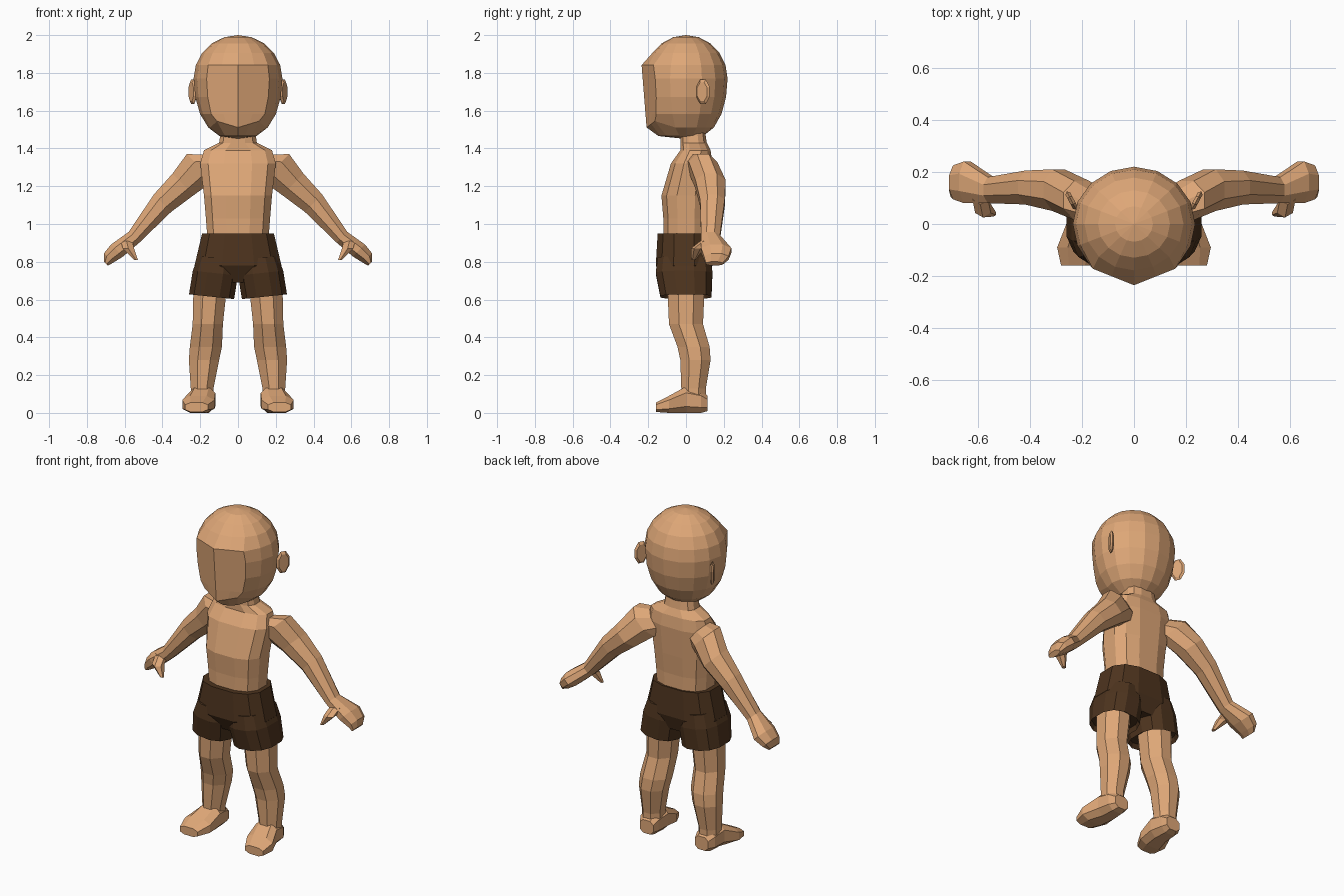
import bpy, bmesh
from math import cos, sin, pi, copysign, radians

cube = bpy.data.objects.get("Cube")
if cube:
    bpy.data.objects.remove(cube)


def make_material(name, red, green, blue):
    mat = bpy.data.materials.new(name)
    mat.use_nodes = True
    color = (red, green, blue, 1)
    mat.diffuse_color = color
    mat.node_tree.nodes["Principled BSDF"].inputs["Base Color"].default_value = color
    return mat


def add_object(name, bm, mat):
    mesh = bpy.data.meshes.new(name)
    bm.to_mesh(mesh)
    bm.free()
    mesh.materials.append(mat)
    obj = bpy.data.objects.new(name, mesh)
    bpy.context.collection.objects.link(obj)
    return obj


def loft(name, mat, rings, sides=8, lean=0, boxy=1, along_y=False, side=1, hollow=False):
    """Skin over rings of (x, y, z, half width, half depth), leaning in the xz plane."""
    def squared(value):
        return copysign(abs(value / cos(pi / sides)) ** boxy, value)

    bm = bmesh.new()
    rows = []
    for x, y, z, width, depth in rings:
        row = []
        for i in range(sides):
            angle = 2 * pi * (i + 0.5) / sides
            u, v = width * squared(cos(angle)), depth * squared(sin(angle))
            if along_y:
                point = (side * (x + u), y, z + v)
            else:
                point = (side * (x + u * cos(lean)), y + v, z + u * sin(lean))
            row.append(bm.verts.new(point))
        rows.append(row)
    for low, high in zip(rows, rows[1:]):
        for i in range(sides):
            bm.faces.new((low[i - 1], low[i], high[i], high[i - 1]))
    bm.faces.new(rows[0])
    end = bm.faces.new(rows[-1])
    bmesh.ops.recalc_face_normals(bm, faces=bm.faces)
    if hollow:
        bmesh.ops.inset_individual(bm, faces=[end], thickness=.01, depth=-.03)
    return add_object(name, bm, mat)


skin = make_material("tan skin", .73, .385, .185)
cloth = make_material("dark brown cloth", .075, .034, .013)

# Head: round skull, long jaw, and a flat face folded along its centre line
bm = bmesh.new()
bmesh.ops.create_uvsphere(bm, u_segments=16, v_segments=10, radius=1)
for vert in bm.verts:
    x, y, height = vert.co
    radius = (x * x + y * y) ** .5
    in_front = -y > abs(x) - .01 and radius > .01
    below = height < -.01
    swell = max(radius, .1) ** -.25 if below else 1
    vert.co.x = x * swell * .235
    vert.co.y = y * swell * .22
    vert.co.z = 1.77 + height * (.32 if below else .23)
    if in_front and -.9 < height < .4:
        # wedge-shaped face between brow and jaw
        vert.co.y = .4 * abs(vert.co.x) - .235 + .08 * (1.84 - vert.co.z)
        if height < -.7:
            vert.co.z += .3 * abs(vert.co.x)
    elif in_front and below:
        # underside of the chin
        vert.co.y *= 1.6
add_object("head", bm, skin)

# Torso and neck
loft("torso", skin, [
    (0, 0, .9, .16, .12),
    (0, 0, 1.03, .17, .12),
    (0, 0, 1.15, .18, .13),
    (0, .03, 1.32, .2, .11),
    (0, .05, 1.39, .18, .08),
    (0, .04, 1.43, .1, .07),
    (0, .03, 1.56, .08, .06),
], sides=12, boxy=.75)

# Shorts: hips
loft("shorts_hips", cloth, [
    (0, -.01, .95, .19, .14),
    (0, -.01, .78, .23, .15),
    (0, 0, .69, .16, .11),
], sides=12, boxy=.75)

for label, side in (("left", 1), ("right", -1)):
    # Shorts: leg with a hollow hem
    loft(label + "_shorts_leg", cloth, [
        (.11, -.01, .82, .1, .14),
        (.12, -.01, .74, .12, .15),
        (.14, 0, .615, .12, .135),
    ], sides=12, boxy=.8, lean=radians(6), side=side, hollow=True)

    # Leg and foot
    loft(label + "_leg", skin, [
        (.145, 0, .7, .09, .1),
        (.16, 0, .47, .08, .09),
        (.17, .04, .35, .085, .085),
        (.18, .05, .28, .08, .08),
        (.19, .04, .13, .06, .065),
        (.19, .04, .07, .06, .065),
    ], side=side)
    loft(label + "_foot", skin, [
        (.185, .115, .05, .045, .04),
        (.19, .08, .06, .06, .06),
        (.19, 0, .07, .07, .07),
        (.21, -.09, .045, .085, .045),
        (.22, -.16, .03, .06, .025),
    ], along_y=True, boxy=.75, side=side)

    # Arm running into a mitten hand
    loft(label + "_arm", skin, [
        (.13, .06, 1.31, .08, .06),
        (.2, .09, 1.3, .1, .075),
        (.29, .13, 1.21, .08, .08),
        (.4, .14, 1.11, .065, .065),
        (.55, .13, .93, .04, .05),
        (.64, .16, .86, .045, .08),
        (.685, .16, .82, .035, .065),
        (.7, .15, .79, .015, .045),
    ], lean=radians(45), side=side)
    loft(label + "_thumb", skin, [
        (.59, .11, .91, .03, .03),
        (.58, .06, .87, .03, .03),
        (.54, .04, .81, .01, .01),
    ], sides=6, side=side)

    # Ear: upright disc swept back from the head
    ear = loft(label + "_ear", skin, [(0, 0, -.01, .03, .05), (0, 0, 0, .04, .065), (0, 0, .01, .03, .05)])
    ear.rotation_euler = (radians(90), 0, radians(side * 62))
    ear.location = (side * .24, .09, 1.7)
